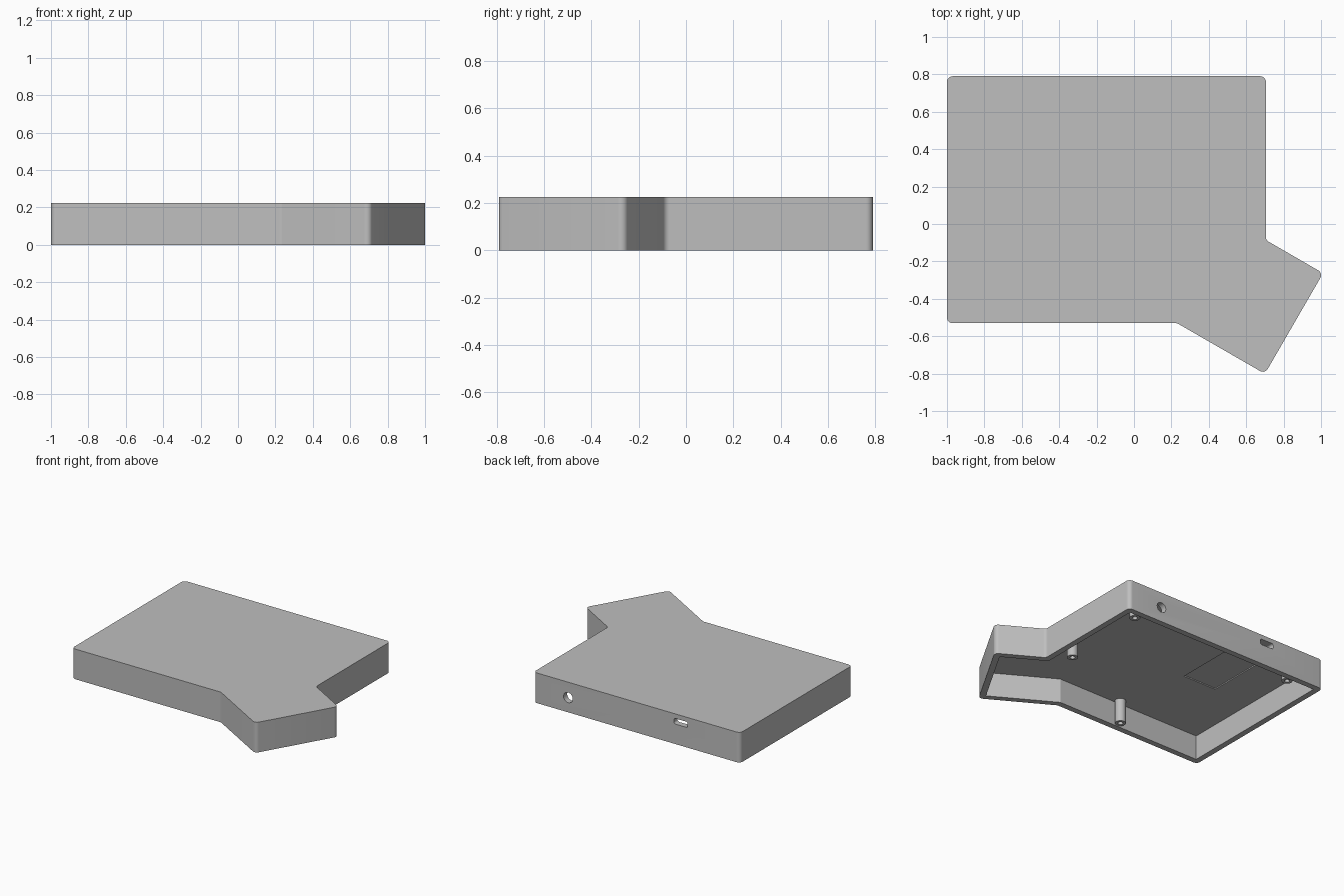
import bpy, bmesh, math
from mathutils import Vector

if "Cube" in bpy.data.objects:
    bpy.data.objects.remove(bpy.data.objects["Cube"])

HEIGHT = 0.225
CEILING = 0.182
WALL = 0.043

# Footprint corners, counter-clockwise: square body with an angled wing
FOOTPRINT = [Vector(p) for p in (
    (-1, -0.53), (0.23, -0.53), (0.70, -0.801), (1.011, -0.263),
    (0.705, -0.086), (0.705, 0.79), (-1, 0.79))]

grey = bpy.data.materials.new("light grey plastic")
grey.diffuse_color = (0.52, 0.52, 0.52, 1)
grey.use_nodes = True
grey.node_tree.nodes["Principled BSDF"].inputs["Base Color"].default_value = grey.diffuse_color


def rounded(points, radius, steps=8):
    """Replace every corner with a tangent arc."""
    out = []
    n = len(points)
    for i, p in enumerate(points):
        a = (points[i - 1] - p).normalized()
        b = (points[(i + 1) % n] - p).normalized()
        half = a.angle(b) / 2
        centre = p + (a + b).normalized() * radius / math.sin(half)
        start = p + a * radius / math.tan(half) - centre
        end = p + b * radius / math.tan(half) - centre
        turn = math.atan2(start.x * end.y - start.y * end.x, start.dot(end))
        for k in range(steps + 1):
            t = turn * k / steps
            c, s = math.cos(t), math.sin(t)
            out.append(centre + Vector((start.x * c - start.y * s,
                                        start.x * s + start.y * c)))
    return out


def inset(points, d):
    """Move every edge inward by d, keeping sharp corners."""
    out = []
    n = len(points)
    for i, p in enumerate(points):
        e1 = (p - points[i - 1]).normalized()
        e2 = (points[(i + 1) % n] - p).normalized()
        n1, n2 = Vector((-e1.y, e1.x)), Vector((-e2.y, e2.x))
        out.append(p + (n1 + n2) * d / (1 + n1.dot(n2)))
    return out


def prism(name, points, low, high, along_y=False):
    """Extrude an outline along z, or an x-z outline along y."""
    bm = bmesh.new()
    place = (lambda p, t: (p.x, t, p.y)) if along_y else (lambda p, t: (p.x, p.y, t))
    face = bm.faces.new([bm.verts.new(place(p, low)) for p in points])
    ext = bmesh.ops.extrude_face_region(bm, geom=[face])
    move = (0, high - low, 0) if along_y else (0, 0, high - low)
    bmesh.ops.translate(bm, vec=move,
                        verts=[v for v in ext["geom"] if isinstance(v, bmesh.types.BMVert)])
    bmesh.ops.recalc_face_normals(bm, faces=bm.faces)
    mesh = bpy.data.meshes.new(name)
    bm.to_mesh(mesh)
    bm.free()
    mesh.materials.append(grey)
    obj = bpy.data.objects.new(name, mesh)
    bpy.context.collection.objects.link(obj)
    return obj


def rectangle(x0, x1, y0, y1):
    return [Vector(p) for p in ((x0, y0), (x1, y0), (x1, y1), (x0, y1))]


def circle(x, y, r, n=32):
    return [Vector((x + r * math.cos(math.tau * i / n),
                    y + r * math.sin(math.tau * i / n))) for i in range(n)]


def select(obj):
    bpy.ops.object.select_all(action="DESELECT")
    obj.select_set(True)
    bpy.context.view_layer.objects.active = obj


def cut(obj, cutter):
    """Subtract the cutter from the part and remove it."""
    mod = obj.modifiers.new("cut", "BOOLEAN")
    mod.operation = "DIFFERENCE"
    mod.solver = "EXACT"
    mod.object = cutter
    select(obj)
    bpy.ops.object.modifier_apply(modifier=mod.name)
    bpy.data.objects.remove(cutter)


def smooth(obj):
    select(obj)
    bpy.ops.object.shade_smooth_by_angle(angle=math.radians(25))


# Hollow case, open underneath
case = prism("case_shell", rounded(FOOTPRINT, 0.03), 0, HEIGHT)
cut(case, prism("cavity", inset(FOOTPRINT, WALL), -0.05, CEILING))

# Shallow pocket for the circuit board in the ceiling
cut(case, prism("board_pocket", rectangle(-0.65, -0.375, 0.08, 0.52), 0.1, CEILING + 0.008))

# Round cable hole and rounded port slot in the back wall
cut(case, prism("cable_hole", circle(0.42, 0.11, 0.038), 0.73, 0.85, True))
slot = rounded(rectangle(-0.567, -0.453, 0.149, 0.191), 0.015, 6)
cut(case, prism("port_slot", slot, 0.735, 0.85, True))
smooth(case)

# Hollow screw posts hanging from the ceiling
for i, (x, y) in enumerate(((0.58, 0.70), (0.56, 0.02), (-0.26, -0.453), (-0.755, 0.71))):
    post = prism(f"screw_post_{i + 1}", circle(x, y, 0.037), 0.008, CEILING + 0.004)
    cut(post, prism("screw_hole", circle(x, y, 0.018, 24), -0.05, 0.15))
    smooth(post)
